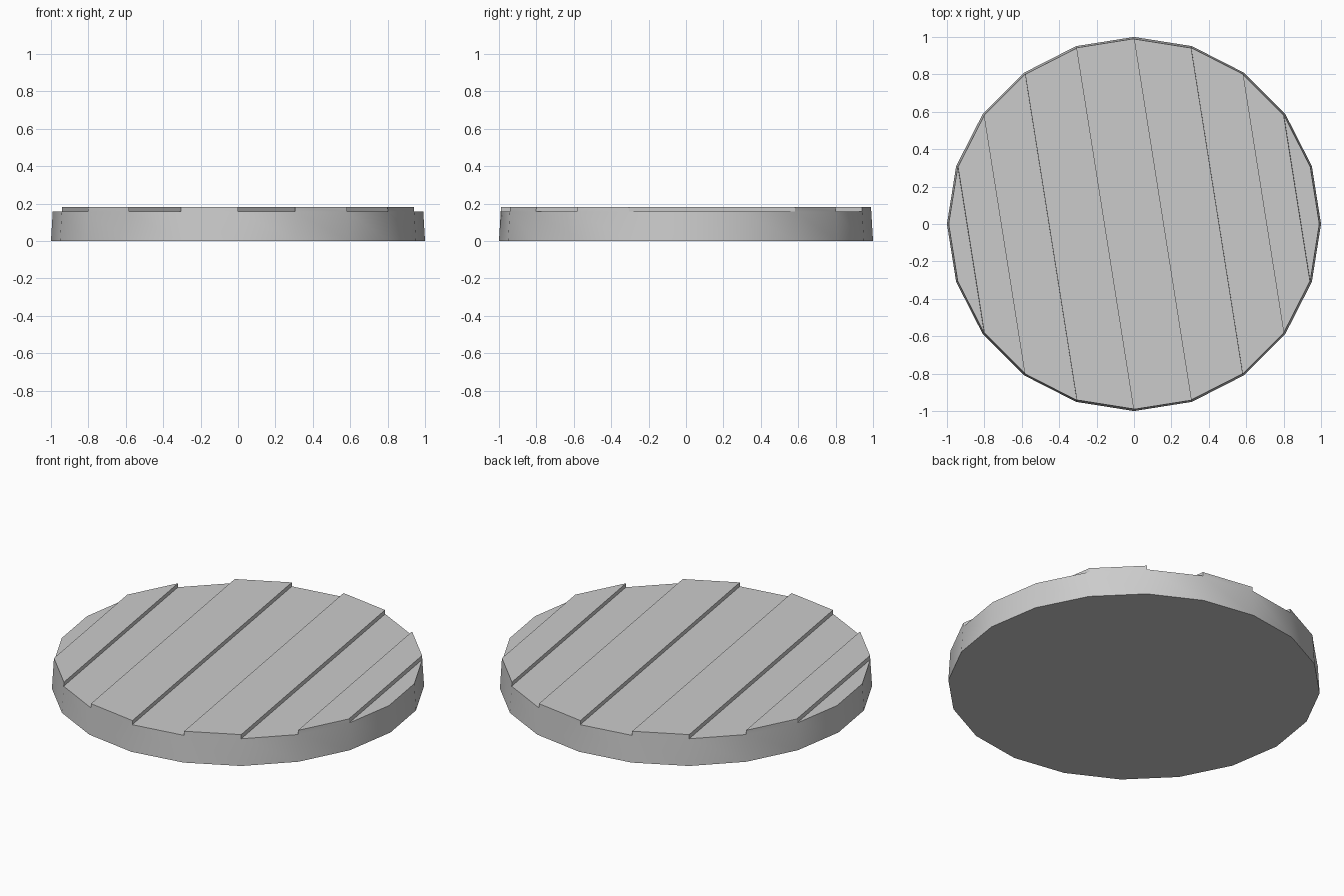
import bpy, bmesh, math

if "Cube" in bpy.data.objects:
    bpy.data.objects.remove(bpy.data.objects["Cube"])

SIDES, LOW, HIGH, TAPER = 20, 0.157, 0.181, 0.06

bm = bmesh.new()


def ring(z):
    """One 20-sided ring, numbered clockwise from the back, narrowing with height."""
    r = 1 - TAPER * z
    return [bm.verts.new((r * math.sin(k * math.tau / SIDES),
                          r * math.cos(k * math.tau / SIDES), z))
            for k in range(SIDES)]


bottom, low, high = ring(0), ring(LOW), ring(HIGH)

# underside and main rim
bm.faces.new(bottom)
for k in range(SIDES):
    n = (k + 1) % SIDES
    bm.faces.new((bottom[k], bottom[n], low[n], low[k]))

# parallel planks across the top, every second one raised
for k in range(-5, 4):
    corners = [i % SIDES for i in (k, k + 1, 8 - k, 9 - k)]
    raised = k % 2 == 0
    level = high if raised else low
    bm.faces.new([level[i] for i in corners])
    if raised:
        # plank ends continue the rim, plank sides form the steps
        for a, b in zip(corners, corners[1:] + corners[:1]):
            bm.faces.new((low[a], low[b], high[b], high[a]))

# drop ring points that no plank uses, then make all faces point outward
bmesh.ops.delete(bm, geom=[v for v in bm.verts if not v.link_faces], context='VERTS')
bmesh.ops.recalc_face_normals(bm, faces=bm.faces)

mesh = bpy.data.meshes.new("planked_disc")
bm.to_mesh(mesh)
bm.free()
disc = bpy.data.objects.new("planked_disc", mesh)
bpy.context.collection.objects.link(disc)

# smooth rim, sharp steps
bpy.context.view_layer.objects.active = disc
disc.select_set(True)
bpy.ops.object.shade_smooth_by_angle(angle=math.radians(30))
